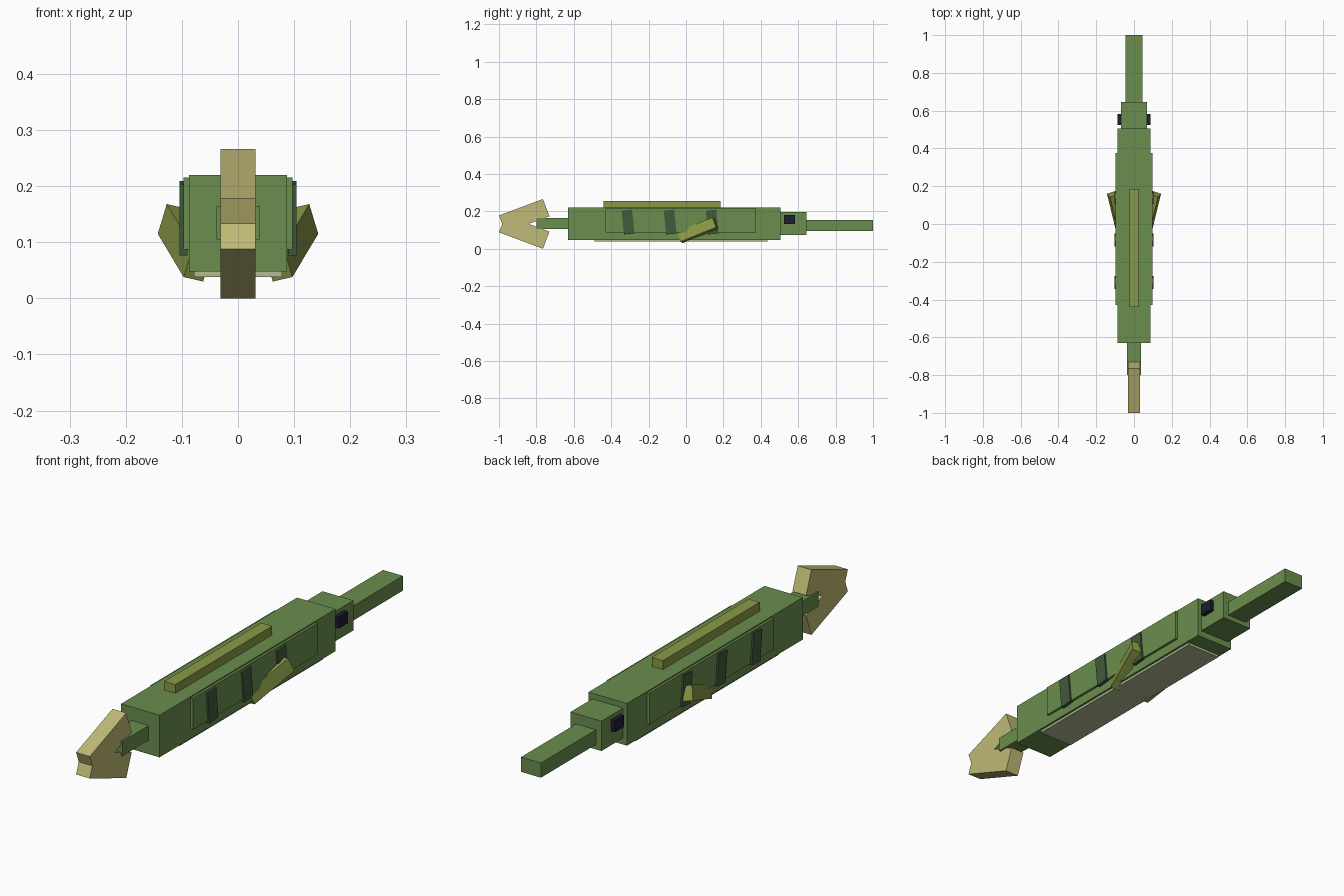
import bpy
import bmesh
from mathutils import Matrix, Vector

if "Cube" in bpy.data.objects:
    bpy.data.objects.remove(bpy.data.objects["Cube"], do_unlink=True)


def material(name, rgb):
    """Flat material from 0-255 display values, stored as linear."""
    lin = [((c / 255 + 0.055) / 1.055) ** 2.4 for c in rgb]
    mat = bpy.data.materials.new(name)
    mat.use_nodes = True
    mat.diffuse_color = (*lin, 1)
    bsdf = mat.node_tree.nodes["Principled BSDF"]
    bsdf.inputs["Base Color"].default_value = (*lin, 1)
    return mat


GREEN = material("scale green", (107, 142, 78))
DARK = material("stripe dark green", (66, 90, 60))
OLIVE = material("fin olive", (138, 154, 70))
SAND = material("tail sand", (192, 186, 118))
PALE = material("belly pale green", (178, 190, 148))
BLACK = material("eye black", (28, 28, 46))


def finish(name, bm, mat):
    bmesh.ops.recalc_face_normals(bm, faces=bm.faces)
    mesh = bpy.data.meshes.new(name)
    bm.to_mesh(mesh)
    bm.free()
    mesh.materials.append(mat)
    obj = bpy.data.objects.new(name, mesh)
    bpy.context.collection.objects.link(obj)
    return obj


def box(name, mat, x, y, z, tilt=0.0):
    """Box from (min, max) ranges, tilted about its own x axis."""
    ranges = (x, y, z)
    centre = Vector([(a + b) / 2 for a, b in ranges])
    size = Vector([b - a for a, b in ranges])
    bm = bmesh.new()
    bmesh.ops.create_cube(bm, size=1, matrix=Matrix.Diagonal(size).to_4x4())
    obj = finish(name, bm, mat)
    obj.location = centre
    obj.rotation_euler.x = tilt
    return obj


def centred(half):
    return (-half, half)


# Body, head and snout
box("body", GREEN, centred(0.087), (-0.63, 0.505), (0.048, 0.22))
box("head", GREEN, centred(0.07), (0.505, 0.645), (0.075, 0.197))
box("snout", GREEN, centred(0.045), (0.645, 1.0), (0.095, 0.155))
box("tail_stem", GREEN, centred(0.038), (-0.8, -0.63), (0.105, 0.165))
box("belly", PALE, centred(0.078), (-0.49, 0.435), (0.038, 0.05))
box("back_fin", OLIVE, centred(0.025), (-0.44, 0.185), (0.215, 0.256))

# Tail fin: two lobes joined in an arrowhead profile
upper = [(-0.983, 0), (-1.0, 0.045), (-0.765, 0.133), (-0.73, 0.041), (-0.84, 0)]
lower = [(y, -z) for y, z in reversed(upper[1:-1])]
bm = bmesh.new()
face = bm.faces.new([bm.verts.new((-0.031, y, z + 0.133)) for y, z in upper + lower])
side = bmesh.ops.extrude_face_region(bm, geom=[face])
bmesh.ops.translate(bm, vec=(0.062, 0, 0),
                    verts=[g for g in side["geom"] if isinstance(g, bmesh.types.BMVert)])
finish("tail_fin", bm, SAND)

# Paired parts on each flank
for side_name, s in (("left", 1), ("right", -1)):
    def flank(inner, outer):
        return tuple(sorted((s * inner, s * outer)))

    box(side_name + "_flank", GREEN, flank(0.08, 0.097), (-0.43, 0.375), (0.087, 0.215))
    box(side_name + "_eye", BLACK, flank(0.06, 0.088), (0.525, 0.583), (0.133, 0.18))
    for i, y in enumerate((-0.31, -0.085, 0.14)):
        box(f"{side_name}_stripe_{i + 1}", DARK, flank(0.09, 0.104),
            (y - 0.028, y + 0.028), (0.079, 0.207), tilt=0.1)

    # Swept side fin: a slanted block spanned by three edges from one corner
    corner = Vector((0.097, -0.03, 0.038))
    length = Vector((0.046, 0.19, 0.077))
    height = Vector((-0.016, -0.018, 0.053))
    depth = Vector((-0.035, 0.012, -0.008))
    bm = bmesh.new()
    bmesh.ops.create_cube(bm, size=1)
    for v in bm.verts:
        a, b, c = v.co + Vector((0.5, 0.5, 0.5))
        v.co = corner + length * a + height * b + depth * c
        v.co.x *= s
    finish(side_name + "_side_fin", bm, OLIVE)
